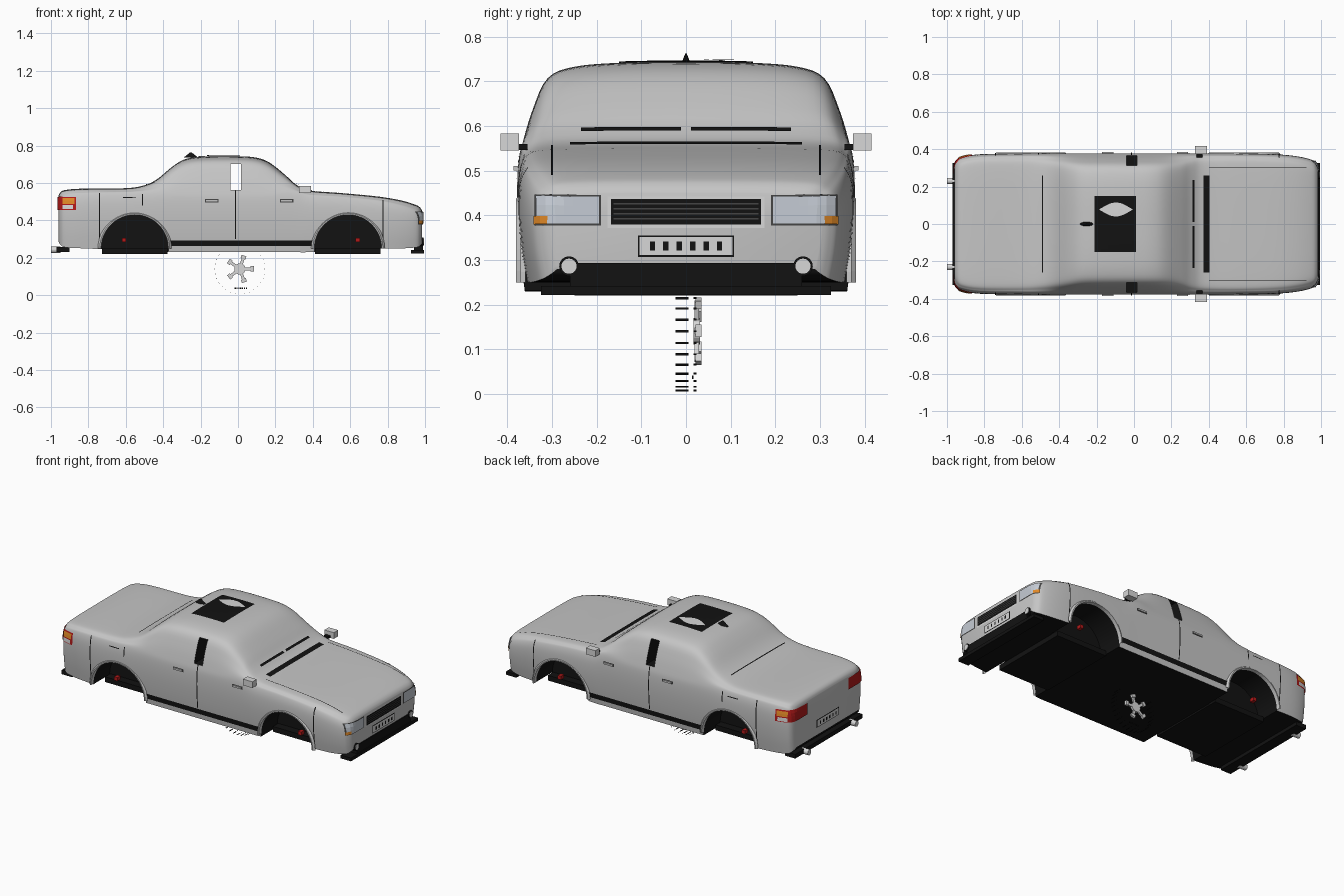
import bpy, bmesh, math
from mathutils import Vector, Matrix
from mathutils.bvhtree import BVHTree

cube = bpy.data.objects.get("Cube")
if cube:
    bpy.data.objects.remove(cube, do_unlink=True)


def material(name, r, g, b):
    m = bpy.data.materials.new(name)
    m.use_nodes = True
    m.diffuse_color = (r, g, b, 1)
    m.node_tree.nodes["Principled BSDF"].inputs["Base Color"].default_value = (r, g, b, 1)
    return m


PAINT = material("silver_paint", 0.56, 0.56, 0.56)
BLACK = material("black_trim", 0.006, 0.006, 0.006)
LIGHT = material("pale_metal", 0.68, 0.68, 0.68)
GLASS = material("lamp_glass", 0.56, 0.6, 0.66)
RED = material("red_lens", 0.45, 0.01, 0.01)
ORANGE = material("orange_lens", 0.75, 0.25, 0.02)
DARK = material("dark_grey", 0.06, 0.06, 0.06)


def finish(name, bm, *mats):
    me = bpy.data.meshes.new(name)
    bm.to_mesh(me)
    bm.free()
    ob = bpy.data.objects.new(name, me)
    bpy.context.collection.objects.link(ob)
    for m in mats:
        me.materials.append(m)
    return ob


def boxes(name, mat, items):
    """Boxes given as (centre, size) or (centre, size, turn about y)."""
    bm = bmesh.new()
    for centre, size, *turn in items:
        m = Matrix.Translation(centre) @ Matrix.Rotation(turn[0] if turn else 0, 4, 'Y')
        bmesh.ops.create_cube(bm, size=1, matrix=m @ Matrix.Diagonal((*size, 1)))
    return finish(name, bm, mat)


def cylinders(name, mat, radius, depth, axis, centres, sides=24):
    bm = bmesh.new()
    rot = Matrix.Rotation(math.pi / 2, 4, 'Y' if axis == 'x' else 'X')
    for c in centres:
        bmesh.ops.create_cone(bm, cap_ends=True, segments=sides, radius1=radius, radius2=radius,
                              depth=depth, matrix=Matrix.Translation(c) @ rot)
    return finish(name, bm, mat)


def spline(points, steps):
    """Smooth curve through points of any dimension."""
    out = []
    for i in range(len(points) - 1):
        a, b, c, d = (points[min(max(i + k, 0), len(points) - 1)] for k in (-1, 0, 1, 2))
        for s in range(steps):
            t = s / steps
            out.append([q + 0.5 * t * (r - p + t * (2 * p - 5 * q + 4 * r - e + t * (3 * (q - r) + e - p)))
                        for p, q, r, e in zip(a, b, c, d)])
    return out + [list(points[-1])]


# Body shell: x, floor, half width, belt, top, half width of top
STATIONS = [
    (-.96, .29, .31, .50, .53, .26), (-.95, .27, .338, .515, .55, .29),
    (-.92, .255, .357, .53, .563, .315), (-.82, .25, .373, .54, .57, .33),
    (-.6, .24, .377, .545, .572, .33), (-.5, .23, .378, .55, .588, .325),
    (-.43, .23, .378, .555, .622, .32), (-.35, .23, .378, .56, .688, .315),
    (-.28, .23, .378, .56, .728, .31), (-.18, .23, .378, .56, .742, .31),
    (0, .23, .378, .56, .743, .31), (.1, .23, .378, .56, .735, .31),
    (.17, .23, .378, .56, .708, .31), (.25, .23, .378, .56, .645, .313),
    (.31, .23, .378, .55, .592, .325), (.38, .23, .378, .53, .56, .333),
    (.55, .24, .377, .52, .546, .335), (.75, .25, .373, .50, .527, .328),
    (.87, .25, .362, .475, .507, .315), (.95, .255, .343, .45, .483, .295),
    (.975, .265, .322, .435, .467, .28), (.985, .28, .302, .42, .45, .265)]


def section(x, zb, w, belt, top, wt):
    h, g = belt - zb, top - belt
    half = [(.955 * w, zb), (.985 * w, zb + .3 * h), (w, zb + .6 * h), (.995 * w, zb + .85 * h),
            (.97 * w, belt), ((.97 * w + wt) / 2 + .005, belt + .42 * g), (wt, belt + .8 * g),
            (wt - .06, belt + .94 * g), (wt * .45, belt + .99 * g), (0, top)]
    half = spline(half, 4)
    return [(x, y, z) for y, z in half] + [(x, -y, z) for y, z in half[-2::-1]]


bm = bmesh.new()
rings = [[bm.verts.new(p) for p in section(*s)] for s in spline(STATIONS, 4)]
count = len(rings[0])
for a, b in zip(rings, rings[1:]):
    for i in range(count):
        j = (i + 1) % count
        face = bm.faces.new((a[i], a[j], b[j], b[i]))
        face.material_index = int(j == 0)      # underside is black
bm.faces.new(rings[0])
bm.faces.new(rings[-1][::-1])
bmesh.ops.recalc_face_normals(bm, faces=bm.faces)
surface = BVHTree.FromBMesh(bm)
body = finish("body_shell", bm, PAINT, BLACK)

# Wheel arches and the opening between the side windows
AXLES = (-.552, .588)
arches = [(x, s * .35, .25) for x in AXLES for s in (-1, 1)]
cutters = [cylinders("arch_cutter", BLACK, .18, .3, 'y', arches, 48),
           boxes("pillar_cutter", BLACK, [((-.013, 0, .632), (.056, 1, .14))])]
for cutter in cutters:
    cutter.hide_render = True
    mod = body.modifiers.new("cut", 'BOOLEAN')
    mod.operation, mod.solver, mod.material_mode = 'DIFFERENCE', 'EXACT', 'TRANSFER'
    mod.object = cutter
    bpy.context.view_layer.objects.active = body
    bpy.ops.object.modifier_apply(modifier=mod.name)
    bpy.data.objects.remove(cutter, do_unlink=True)
bpy.ops.object.select_all(action='DESELECT')
body.select_set(True)
bpy.ops.object.shade_smooth_by_angle(angle=math.radians(35))


def decal(name, mat, axis, side, u0, u1, v0, v1, lift=.003, taper=None):
    """Thin panel laid on the body, seen along an axis from its + or - side."""
    k = 'xyz'.index(axis)
    ray = Vector((0, 0, 0))
    ray[k] = -side
    nu, nv = (max(1, math.ceil(abs(d) / .02)) for d in (u1 - u0, v1 - v0))
    bm, grid = bmesh.new(), {}
    for i in range(nu + 1):
        for j in range(nv + 1):
            u, v = u0 + (u1 - u0) * i / nu, j / nv - .5
            v = (v0 + v1) / 2 + (v1 - v0) * v * (taper(i / nu) if taper else 1)
            p = [u, v]
            p.insert(k, 2 * side)
            hit, normal, _, _ = surface.ray_cast(Vector(p), ray)
            if hit:
                grid[i, j] = bm.verts.new(hit + normal * lift)
    for i in range(nu):
        for j in range(nv):
            quad = [grid.get(c) for c in ((i, j), (i + 1, j), (i + 1, j + 1), (i, j + 1))]
            if all(quad):
                face = bm.faces.new(quad)
                face.normal_update()
                if face.normal.dot(ray) > 0:
                    face.normal_flip()
    return finish(name, bm, mat)


# Side details on both flanks
for s, tag in ((1, "left"), (-1, "right")):
    for x, z0, z1 in ((-.74, .27, .545), (-.013, .3, .56), (.775, .3, .505), (-.51, .48, .54)):
        decal(tag + "_panel_gap", BLACK, 'y', s, x - .003, x + .003, z0, z1)
    decal(tag + "_sill_strip", BLACK, 'y', s, -.37, .405, .262, .293)
    decal(tag + "_fuel_flap_line", BLACK, 'y', s, -.615, -.545, .518, .523)
    for x in (-.14, .26):
        decal(tag + "_handle_recess", DARK, 'y', s, x - .036, x + .036, .495, .513)
        boxes(tag + "_door_handle", PAINT, [((x, s * .38, .505), (.06, .012, .01))])
    # Arch lips
    for x in AXLES:
        bm = bmesh.new()
        loops = []
        for i in range(25):
            t = math.pi * i / 24
            loops.append([bm.verts.new((x + r * math.cos(t), s * y, .25 + r * math.sin(t)))
                          for r, y in ((.178, .36), (.18, .381), (.187, .381), (.197, .37))])
        for a, b in zip(loops, loops[1:]):
            for i in range(3):
                bm.faces.new((a[i], a[i + 1], b[i + 1], b[i]))
        bmesh.ops.recalc_face_normals(bm, faces=bm.faces)
        finish(tag + "_arch_lip", bm, PAINT)
    # Mirrors
    boxes(tag + "_mirror", LIGHT, [((.357, s * .395, .564), (.064, .042, .038))])
    boxes(tag + "_mirror_stalk", BLACK, [((.35, s * .37, .553), (.03, .03, .014))])
    # Lamps
    a, b = sorted((s * .19, s * .337))
    decal(tag + "_headlight_frame", DARK, 'x', 1, a, b, .377, .446, .003)
    a, b = sorted((s * .195, s * .332))
    decal(tag + "_headlight", GLASS, 'x', 1, a, b, .382, .442, .006)
    a, b = sorted((s * .308, s * .336))
    decal(tag + "_turn_signal", ORANGE, 'x', 1, a, b, .38, .398, .008)
    a, b = sorted((s * .2, s * .336))
    decal(tag + "_tail_light", RED, 'x', -1, a, b, .455, .525, .005)
    decal(tag + "_tail_light_side", RED, 'y', s, -.95, -.865, .455, .525, .004)
    decal(tag + "_rear_signal", ORANGE, 'y', s, -.935, -.873, .488, .518, .007)
    decal(tag + "_reverse_light", LIGHT, 'y', s, -.935, -.88, .46, .482, .007)
    decal(tag + "_hood_gap", BLACK, 'z', 1, .4, .92, s * .3 - .002, s * .3 + .002)
    boxes(tag + "_brake_caliper", RED, [((x, s * .3, .295), (.022, .03, .022)) for x in (-.61, .64)])

# Grille, number plates and bumpers
decal("grille_frame", LIGHT, 'x', 1, -.176, .176, .372, .442, .003)
decal("grille", BLACK, 'x', 1, -.168, .168, .379, .436, .005)
for i in range(4):
    z = .391 + i * .011
    decal("grille_bar", DARK, 'x', 1, -.162, .162, z, z + .003, .007)
for side, zc, tag in ((1, .331, "front"), (-1, .36, "rear")):
    decal(tag + "_plate_border", BLACK, 'x', side, -.108, .108, zc - .024, zc + .024, .003)
    decal(tag + "_plate", LIGHT, 'x', side, -.104, .104, zc - .02, zc + .02, .005)
    for i in range(6):
        y = (i - 2.5) * .03
        decal(tag + "_plate_bar", BLACK, 'x', side, y - .006, y + .006, zc - .01, zc + .01, .007)
boxes("front_bumper", BLACK, [((.96, 0, .232), (.07, .65, .02)), ((.965, 0, .266), (.05, .52, .055))])
boxes("rear_bumper", BLACK, [((-.935, 0, .245), (.07, .65, .026))])
fogs = [(.982, s * .262, .286) for s in (-1, 1)]
cylinders("fog_light_rings", BLACK, .022, .02, 'x', fogs)
cylinders("fog_lights", LIGHT, .017, .026, 'x', fogs)
cylinders("exhaust_tips", LIGHT, .017, .05, 'x', [(-.975, s * .23, .242) for s in (-1, 1)])
boxes("wheel_well_floor", BLACK, [((x, 0, .236), (.35, .5, .032)) for x in AXLES])

# Hood, windscreen, boot and roof details
decal("cowl_strip", BLACK, 'z', 1, .37, .402, -.26, .26)
decal("boot_gap", BLACK, 'z', 1, -.492, -.486, -.26, .26)
for s in (-1, 1):
    decal("wiper", BLACK, 'z', 1, .308, .32, s * .123 - .112, s * .123 + .112, .006)
decal("roof_panel", BLACK, 'z', 1, -.212, .01, -.15, .15, .003)
decal("roof_lens", LIGHT, 'z', 1, -.185, -.008, .04, .115, .006,
      lambda u: max(.04, math.sin(math.pi * u)))
bm = bmesh.new()
bmesh.ops.create_cone(bm, cap_ends=True, segments=8, radius1=1, radius2=.15, depth=1,
                      matrix=Matrix.Translation((-.252, 0, .749)) @ Matrix.Diagonal((.038, .012, .026, 1)))
finish("roof_antenna", bm, BLACK)

# Loose wheel: five-spoke rim and tread blocks
HUB = Vector((.01, .024, .14))
cylinders("rim_hub", LIGHT, .03, .014, 'y', [HUB])
spokes, treads = [], []
for i in range(5):
    t = i * math.tau / 5 + .3
    out = Vector((math.sin(t), 0, math.cos(t)))
    spokes += [(HUB + out * .045, (.016, .01, .05), t),
               (HUB + out * .066 + Vector((0, .004, 0)), (.028, .014, .018), t)]
boxes("rim_spokes", LIGHT, spokes)
for i in range(32):
    t = i * math.tau / 32
    rim = Vector((HUB.x + .134 * math.sin(t), 0, HUB.z + .134 * math.cos(t)))
    treads += [(rim + Vector((0, -.009, 0)), (.005, .03, .002), t),
               (rim + Vector((0, .02, 0)), (.004, .006, .002), t)]
boxes("tyre_tread", BLACK, treads)
boxes("tyre_mark", BLACK, [((-.015 + i * .01, .015, .037), (.006, .004, .008)) for i in range(7)])
